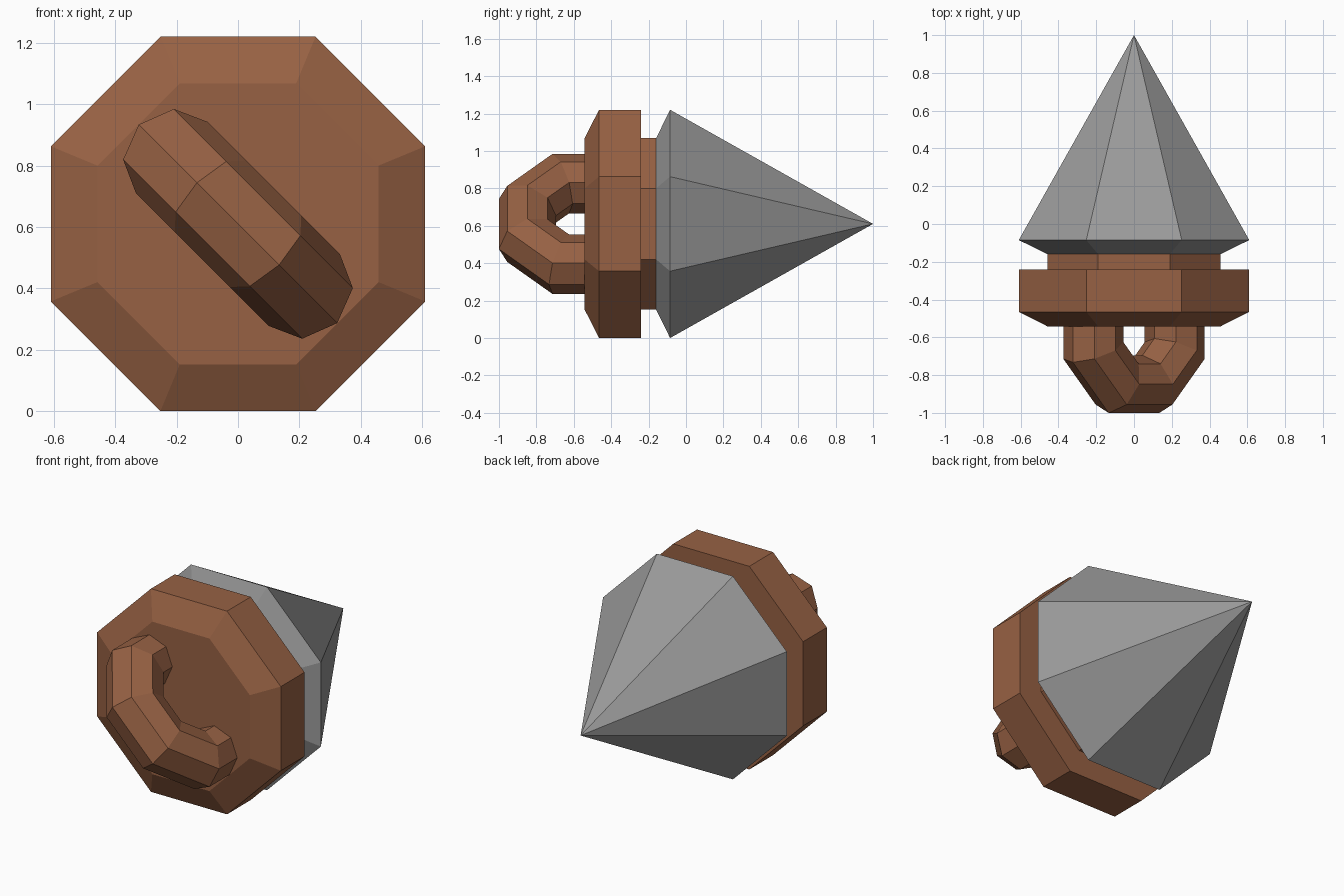
import bpy, bmesh, math
from mathutils import Matrix, Vector

if "Cube" in bpy.data.objects:
    bpy.data.objects.remove(bpy.data.objects["Cube"])

SIDES = 8
CENTRE_Z = 0.61
HALF = math.pi / SIDES


def material(name, rgb):
    m = bpy.data.materials.new(name)
    m.diffuse_color = (*rgb, 1)
    m.use_nodes = True
    m.node_tree.nodes["Principled BSDF"].inputs["Base Color"].default_value = m.diffuse_color
    return m


def finish(bm, name, mat):
    bmesh.ops.recalc_face_normals(bm, faces=bm.faces)
    me = bpy.data.meshes.new(name)
    bm.to_mesh(me)
    bm.free()
    me.materials.append(mat)
    ob = bpy.data.objects.new(name, me)
    bpy.context.collection.objects.link(ob)
    return ob


def lathe(name, profile, mat):
    """Eight-sided solid along y; profile is (y, distance to flat side)."""
    bm = bmesh.new()
    rings = []
    for y, flat in profile:
        r = flat / math.cos(HALF)
        n = SIDES if r > 0 else 1
        rings.append([bm.verts.new((r * math.cos(HALF + 2 * HALF * i), y,
                                    CENTRE_Z + r * math.sin(HALF + 2 * HALF * i)))
                      for i in range(n)])
    for a, b in zip(rings, rings[1:]):
        for i in range(SIDES):
            j = (i + 1) % SIDES
            if len(b) == 1:
                bm.faces.new((a[i], a[j], b[0]))
            else:
                bm.faces.new((a[i], a[j], b[j], b[i]))
    for ring in (rings[0], rings[-1]):
        if len(ring) > 1:
            bm.faces.new(ring)
    return finish(bm, name, mat)


brown = material("brown", (0.31, 0.12, 0.057))
grey = material("grey", (0.32, 0.32, 0.32))

# Bevelled base disc, narrow neck and pointed tip
lathe("base_disc", [(-0.542, 0.458), (-0.465, 0.61), (-0.24, 0.61)], brown)
lathe("neck", [(-0.25, 0.458), (-0.16, 0.458)], brown)
lathe("pointed_tip", [(-0.16, 0.458), (-0.085, 0.61), (1.0, 0)], grey)

# Diagonal ring handle, half sunk into the base disc
bpy.ops.mesh.primitive_torus_add(major_segments=8, minor_segments=8,
                                 major_radius=0.33, minor_radius=0.165)
source = bpy.context.object
bm = bmesh.new()
bm.from_mesh(source.data)
bpy.data.objects.remove(source)
bm.transform(Matrix.Translation((0, -0.543, CENTRE_Z))
             @ Matrix.Rotation(math.radians(45), 4, 'Y')
             @ Matrix.Rotation(HALF, 4, 'Z'))
cut = bmesh.ops.bisect_plane(bm, geom=bm.verts[:] + bm.edges[:] + bm.faces[:],
                             plane_co=Vector((0, -0.5, 0)),
                             plane_no=Vector((0, 1, 0)), clear_outer=True)
bmesh.ops.holes_fill(bm, edges=[e for e in bm.edges if e.is_boundary], sides=0)
finish(bm, "ring_handle", brown)
